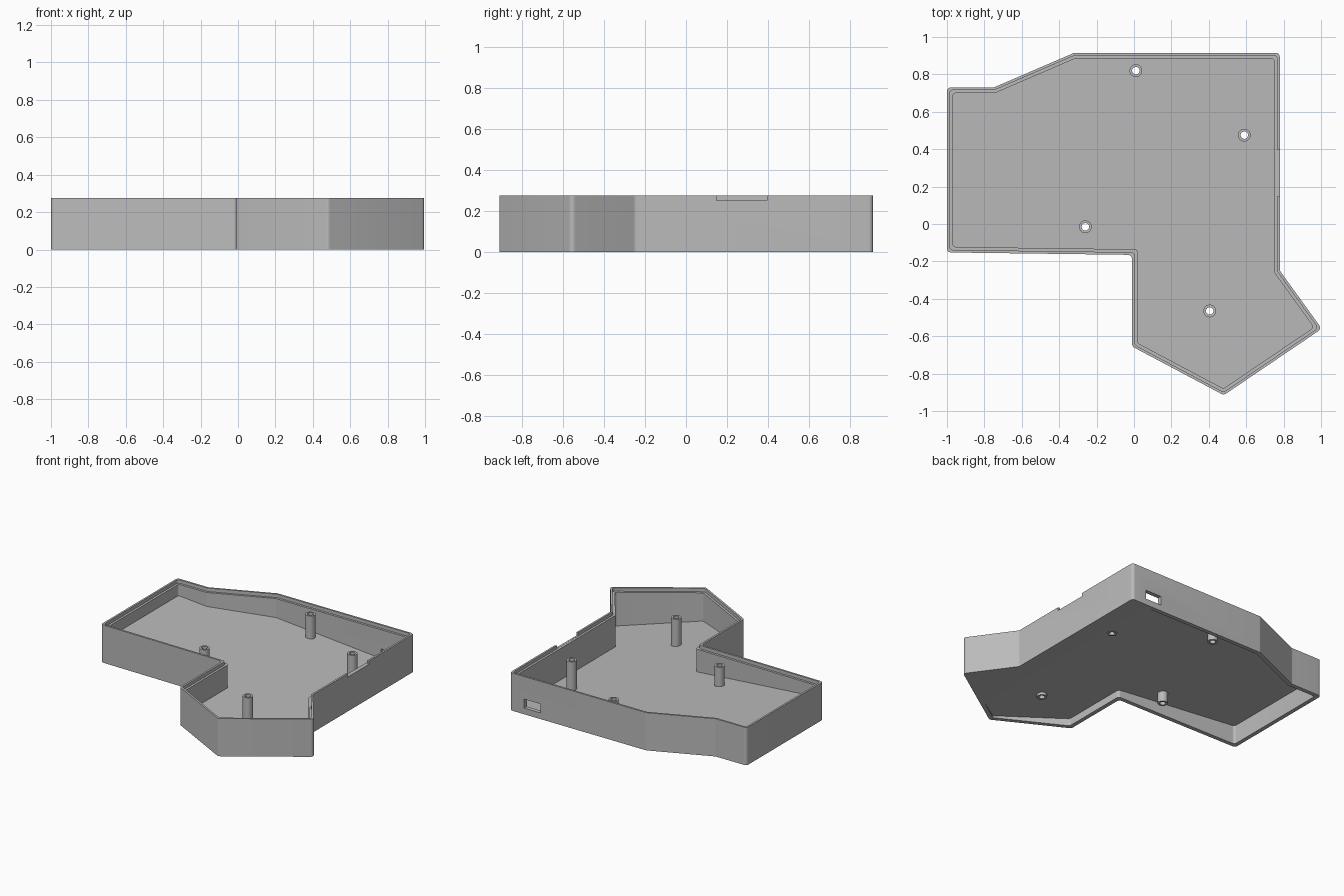
import bpy, bmesh, math
from mathutils import Vector

if "Cube" in bpy.data.objects:
    bpy.data.objects.remove(bpy.data.objects["Cube"])

HEIGHT, LEDGE, WALL, LIP = 0.275, 0.25, 0.03, 0.014
SLOPE = 0.085        # floor falls towards +x
FLOOR_TOP, FLOOR_THICK = 0.085, 0.03
OUTLINE = [(-1, -0.152), (-0.01, -0.165), (-0.01, -0.655), (0.48, -0.915),
           (1.004, -0.56), (0.78, -0.25), (0.78, 0.915), (-0.32, 0.915),
           (-0.75, 0.73), (-1, 0.73)]
POSTS = [(0.01, 0.82), (0.59, 0.475), (-0.26, -0.015), (0.405, -0.465)]

gray = bpy.data.materials.new("plain_gray")
gray.use_nodes = True
color = (0.5, 0.5, 0.5, 1)
gray.diffuse_color = color
gray.node_tree.nodes["Principled BSDF"].inputs["Base Color"].default_value = color


def outline(inset, radius=0.025, steps=5):
    """Inset the footprint with mitred corners, then round every corner."""
    pts = [Vector(p) for p in OUTLINE]
    n = len(pts)
    corners = []
    for i, p in enumerate(pts):
        a = (p - pts[i - 1]).normalized()
        b = (pts[(i + 1) % n] - p).normalized()
        na, nb = Vector((-a.y, a.x)), Vector((-b.y, b.x))
        corners.append((p + (na + nb) * inset / (1 + na.dot(nb)), a, b))
    loop = []
    for p, a, b in corners:
        t = radius * math.tan(a.angle(b) / 2)
        start, end = p - a * t, p + b * t
        for k in range(steps + 1):
            u = k / steps
            loop.append(start * (1 - u) ** 2 + p * 2 * u * (1 - u) + end * u * u)
    return loop


def finish(name, bm):
    bmesh.ops.recalc_face_normals(bm, faces=bm.faces)
    mesh = bpy.data.meshes.new(name)
    bm.to_mesh(mesh)
    bm.free()
    mesh.materials.append(gray)
    ob = bpy.data.objects.new(name, mesh)
    bpy.context.collection.objects.link(ob)
    return ob


def skin(bm, rings, closed):
    """Bridge matching point rings with quads."""
    vs = [[bm.verts.new(p) for p in ring] for ring in rings]
    n = len(vs[0])
    for r in range(len(vs) if closed else len(vs) - 1):
        lo, hi = vs[r], vs[(r + 1) % len(vs)]
        for i in range(n):
            j = (i + 1) % n
            bm.faces.new((lo[i], lo[j], hi[j], hi[i]))
    return vs


def smooth(ob):
    bpy.ops.object.select_all(action="DESELECT")
    ob.select_set(True)
    bpy.context.view_layer.objects.active = ob
    bpy.ops.object.shade_smooth_by_angle(angle=math.radians(30))


def cut(ob, cutter):
    """Subtract the cutter and discard it."""
    mod = ob.modifiers.new("cut", "BOOLEAN")
    mod.operation, mod.solver, mod.object = "DIFFERENCE", "EXACT", cutter
    cutter.hide_render = True
    bpy.context.view_layer.update()
    graph = bpy.context.evaluated_depsgraph_get()
    result = bpy.data.meshes.new_from_object(ob.evaluated_get(graph))
    ob.modifiers.clear()
    ob.data = result
    bpy.data.objects.remove(cutter)


def box(name, lo, hi):
    bm = bmesh.new()
    bmesh.ops.create_cube(bm, size=1)
    for v in bm.verts:
        v.co = [l + (h - l) * (c + 0.5) for l, h, c in zip(lo, hi, v.co)]
    return finish(name, bm)


def ring3(points, z):
    return [(p.x, p.y, z) for p in points]


def circle(x, y, r, z, n=32):
    return [(x + r * math.cos(math.tau * i / n), y + r * math.sin(math.tau * i / n), z)
            for i in range(n)]


# Outer wall with a stepped rim
outer, lip, inner = outline(0), outline(LIP, 0.022), outline(WALL, 0.02)
bm = bmesh.new()
skin(bm, [ring3(outer, 0), ring3(outer, HEIGHT), ring3(lip, HEIGHT),
          ring3(lip, LEDGE), ring3(inner, LEDGE), ring3(inner, 0)], True)
wall = finish("outer_wall", bm)
# Notch in the side lip and port opening in the back
cut(wall, box("notch_cutter", (0.7, 0.15, LEDGE + 0.001), (0.85, 0.395, 0.4)))
cut(wall, box("port_cutter", (0.535, 0.85, 0.045), (0.665, 0.95, 0.11)))
smooth(wall)

# Sloping floor: a prism trimmed by two tilted planes
bm = bmesh.new()
edge = outline(WALL - 0.004, 0.02)
bottom, top = skin(bm, [ring3(edge, 0), ring3(edge, HEIGHT)], False)
bm.faces.new(bottom)
bm.faces.new(top)
normal = Vector((SLOPE, 0, 1)).normalized()
for z, side in ((FLOOR_TOP, 1), (FLOOR_TOP - FLOOR_THICK, -1)):
    bmesh.ops.bisect_plane(bm, geom=bm.verts[:] + bm.edges[:] + bm.faces[:],
                           plane_co=(0, 0, z), plane_no=normal * side, clear_outer=True)
    bmesh.ops.holes_fill(bm, edges=[e for e in bm.edges if e.is_boundary], sides=0)
floor = finish("sloping_floor", bm)

# Hollow screw posts running through the floor
for i, (x, y) in enumerate(POSTS):
    bm = bmesh.new()
    ends = skin(bm, [circle(x, y, 0.027, -0.1), circle(x, y, 0.027, HEIGHT)], False)
    for end in ends:
        bm.faces.new(end)
    cut(floor, finish("drill_cutter", bm))
    bm = bmesh.new()
    skin(bm, [circle(x, y, 0.034, 0), circle(x, y, 0.034, LEDGE),
              circle(x, y, 0.02, LEDGE), circle(x, y, 0.02, 0)], True)
    smooth(finish(f"screw_post_{i + 1}", bm))
